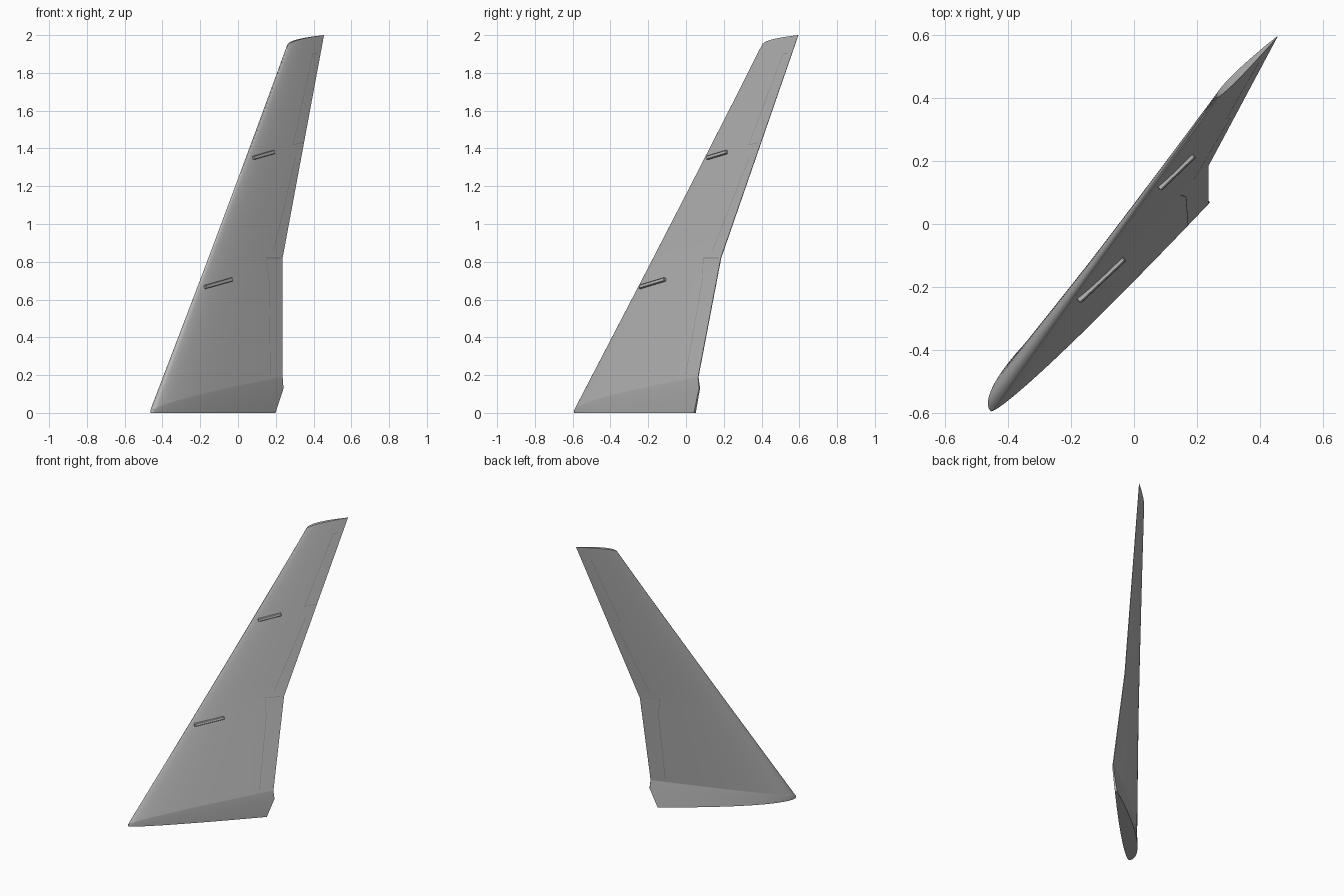
import bpy, bmesh, math
from mathutils import Vector, Matrix
from mathutils.bvhtree import BVHTree

cube = bpy.data.objects.get("Cube")
if cube:
    bpy.data.objects.remove(cube, do_unlink=True)

R = math.sqrt(0.5)


def place(s, n, z):
    """Chord distance s, distance n out of the underside, height z."""
    return Vector(((s + n) * R, (s - n) * R, z))


def material(name, value):
    m = bpy.data.materials.new(name)
    m.use_nodes = True
    col = (value, value, value, 1)
    m.diffuse_color = col
    m.node_tree.nodes["Principled BSDF"].inputs["Base Color"].default_value = col
    return m


skin_grey = material("skin grey", 0.48)
seam_grey = material("seam grey", 0.3)


def make_object(name, bm, mat):
    me = bpy.data.meshes.new(name)
    bm.to_mesh(me)
    me.materials.append(mat)
    ob = bpy.data.objects.new(name, me)
    bpy.context.scene.collection.objects.link(ob)
    return ob


# Stations: leading s, n, z; trailing s, n, z; height power,
# upper depth, lower depth, half trailing thickness
STATIONS = [
    (-.74, .097, 0, .17, .104, 0, 1, .082, .022, .007),
    (-.741, .098, .008, .219, .118, .13, .7, .082, .022, .004),
    (-.737, .098, .015, .212, .12, .19, .7, .082, .022, .002),
    (-.255, .019, .78, .297, .035, .82, .7, .075, .025, .002),
    (.467, -.099, 1.93, .742, -.099, 2, .35, .05, .03, .001),
]
STEPS = [1, 1, 8, 10]
N = 24


def section(st):
    """Points from upper trailing edge, round the nose, to lower trailing edge."""
    s0, n0, z0, s1, n1, z1, power, up, low, blunt = st
    chord = s1 - s0
    pts = []
    for k in range(-N, N + 1):
        t = 1 - math.cos(abs(k) / N * math.pi / 2)
        form = 10 * (.2969 * t ** .5 - .126 * t - .3516 * t**2 + .2843 * t**3 - .1036 * t**4)
        off = -up * chord * form - blunt * t if k < 0 else low * chord * form + blunt * t
        pts.append(place(s0 + chord * t, n0 + (n1 - n0) * t + off, z0 + (z1 - z0) * t**power))
    return pts


# Wing: loft through the stations
bm = bmesh.new()
rings, sharp_rings = [], []
for i, steps in enumerate(STEPS):
    for j in range(steps):
        f = j / steps
        st = [a + (b - a) * f for a, b in zip(STATIONS[i], STATIONS[i + 1])]
        rings.append([bm.verts.new(p) for p in section(st)])
rings.append([bm.verts.new(p) for p in section(STATIONS[-1])])

for a, b in zip(rings, rings[1:]):
    for k in range(2 * N + 1):
        m = (k + 1) % (2 * N + 1)
        bm.faces.new((a[k], a[m], b[m], b[k]))
# Root and tip caps
for ring in (rings[0], rings[-1]):
    for k in range(N):
        quad = [ring[k], ring[k + 1], ring[2 * N - k - 1], ring[2 * N - k]]
        bm.faces.new(quad[:2] + quad[3:] if k == N - 1 else quad)
bmesh.ops.recalc_face_normals(bm, faces=bm.faces)
for f in bm.faces:
    f.smooth = True
# Hard edges: root crease, caps and blunt trailing edge
hard = [set(rings[i]) for i in (0, 2, -1)]
hard += [{r[0] for r in rings}, {r[-1] for r in rings}]
for e in bm.edges:
    if any(e.verts[0] in h and e.verts[1] in h for h in hard):
        e.smooth = False
tree = BVHTree.FromBMesh(bm)
make_object("wing", bm, skin_grey)
bm.free()


def on_skin(s, z, side):
    """Point and normal on the skin; side 1 is the underside, -1 the upper side."""
    hit, normal, _, _ = tree.ray_cast(place(s, side, z), place(0, -side, 0))
    return (hit, normal) if hit else (None, None)


def seam(name, path, side):
    bm = bmesh.new()
    for (sa, za), (sb, zb) in zip(path, path[1:]):
        last = None
        across = (place(sb, 0, zb) - place(sa, 0, za)).normalized().cross(place(0, 1, 0)) * .0015
        for i in range(13):
            f = i / 12
            hit, normal = on_skin(sa + (sb - sa) * f, za + (zb - za) * f, side)
            if hit is None:
                last = None
                continue
            c = hit + normal * .001
            pair = [bm.verts.new(c - across), bm.verts.new(c + across)]
            if last:
                face = bm.faces.new((last[0], last[1], pair[1], pair[0]))
                face.normal_update()
                if face.normal.dot(normal) < 0:
                    face.normal_flip()
            last = pair
    make_object(name, bm, seam_grey)
    bm.free()


# Control surface seams on both sides
SEAMS = {
    "aileron_seam": [(.68, 1.905), (.643, 1.9), (.442, 1.42), (.515, 1.43)],
    "outer_flap_seam": [(.452, 1.35), (.233, .86)],
    "inner_flap_seam": [(.28, .82), (.17, .82), (.177, .7), (.12, .2)],
}
for name, path in SEAMS.items():
    for label, side in (("lower", 1), ("upper", -1)):
        seam(label + "_" + name, path, side)


# Slim fairings under the wing
def fairing(name, s, z, length, rise):
    hit, normal = on_skin(s, z, 1)
    along = place(length, 0, rise)
    along = (along - normal * along.dot(normal)).normalized()
    across = normal.cross(along)
    rot = Matrix((along, across, normal)).transposed().to_4x4()
    size = Matrix.Diagonal((length, .02, .024, 1))
    bm = bmesh.new()
    bmesh.ops.create_cube(bm, size=1, matrix=Matrix.Translation(hit) @ rot @ size)
    bmesh.ops.bevel(bm, geom=list(bm.edges), offset=.003, segments=1, affect='EDGES')
    make_object(name, bm, skin_grey)
    bm.free()


fairing("inner_fairing", -.198, .686, .2, .04)
fairing("outer_fairing", .212, 1.365, .155, .032)
